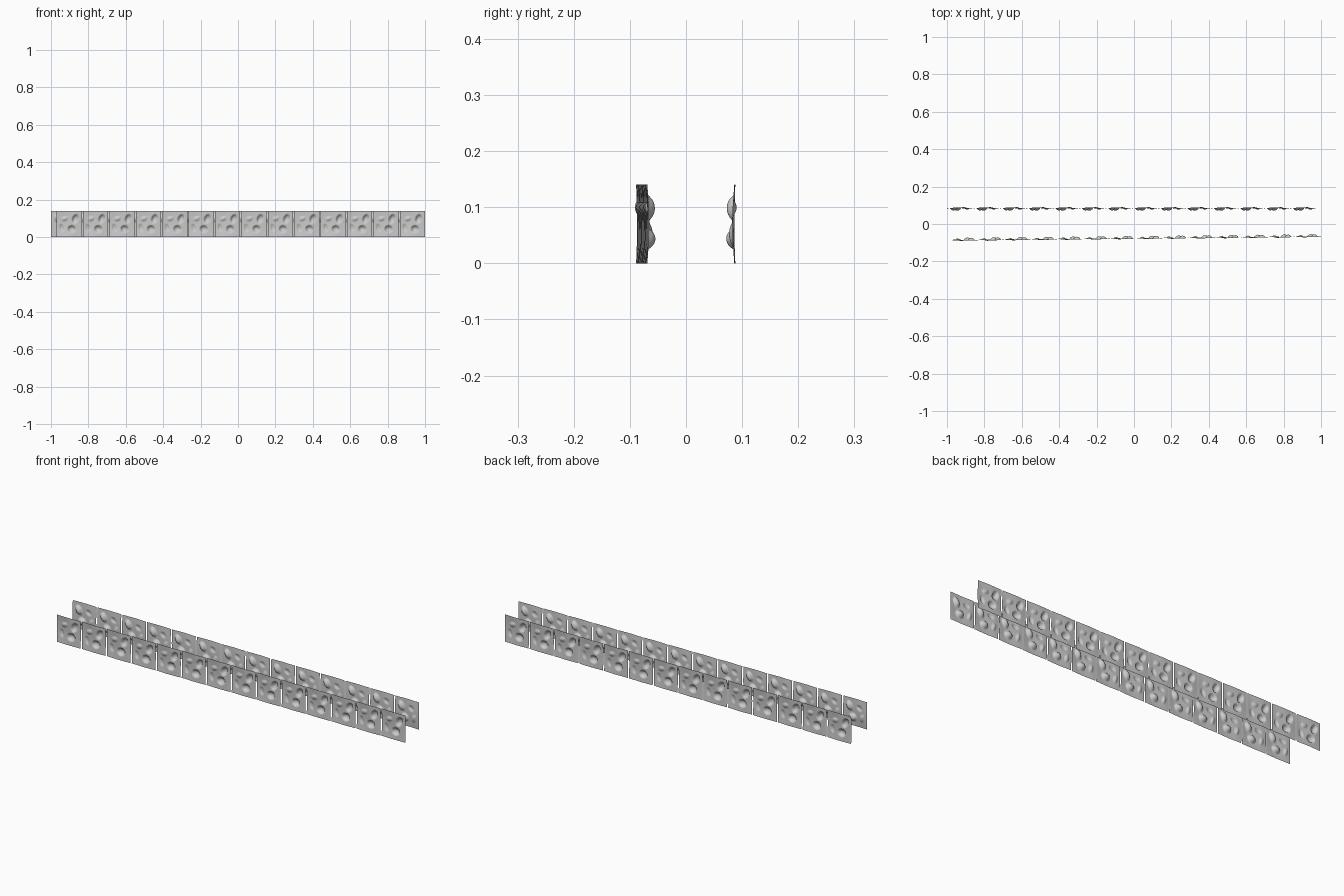
import bpy, bmesh, math

if "Cube" in bpy.data.objects:
    bpy.data.objects.remove(bpy.data.objects["Cube"])

SIZE_X, SIZE_Z = 0.135, 0.14   # one panel
COUNT = 14
PITCH = (1.97 - SIZE_X) / (COUNT - 1)
RES = 34

# dents: centre u, v, radii u, v, tilt (degrees), depth (positive = inward)
DENTS = [
    (0.74, 0.70, 0.12, 0.18, -25, 0.014),
    (0.60, 0.31, 0.16, 0.14, 0, 0.015),
    (0.20, 0.36, 0.08, 0.15, 15, 0.006),
    (0.32, 0.70, 0.13, 0.09, 20, -0.006),
]


def relief(u, v):
    # gentle sheet waviness plus the pressed oval dents
    d = 0.0025 * math.sin(math.pi * v) + 0.002 * math.sin(2 * math.pi * u) * math.sin(math.pi * v)
    d += 0.001 * math.cos(2 * math.pi * u)
    for cu, cv, ru, rv, tilt, depth in DENTS:
        a = math.radians(tilt)
        x, y = u - cu, v - cv
        p = (x * math.cos(a) + y * math.sin(a)) / ru
        q = (-x * math.sin(a) + y * math.cos(a)) / rv
        r2 = p * p + q * q
        if r2 < 1:
            d += depth * (1 - r2) ** 0.75
    return d


def panel_mesh():
    bm = bmesh.new()
    rows = []
    for j in range(RES + 1):
        v = j / RES
        rows.append([bm.verts.new((i / RES * SIZE_X, relief(i / RES, v), v * SIZE_Z))
                     for i in range(RES + 1)])
    for j in range(RES):
        for i in range(RES):
            bm.faces.new((rows[j][i], rows[j][i + 1], rows[j + 1][i + 1], rows[j + 1][i]))
    for f in bm.faces:
        f.smooth = True
    me = bpy.data.meshes.new("dented_panel")
    bm.to_mesh(me)
    bm.free()
    return me


def panel_row(name, mesh, loc, turn, drift):
    ob = bpy.data.objects.new(name, mesh)
    bpy.context.collection.objects.link(ob)
    ob.location = loc
    ob.rotation_euler.z = turn
    arr = ob.modifiers.new("repeat", 'ARRAY')
    arr.count = COUNT
    arr.use_relative_offset = False
    arr.use_constant_offset = True
    arr.constant_offset_displace = (PITCH, drift, 0)
    return ob


panel = panel_mesh()
# front row drifts slightly inward to the right; back row is turned to face away
panel_row("front_panel_row", panel, (-0.97, -0.088, 0), 0, 0.0014)
panel_row("back_panel_row", panel, (0.97, 0.087, 0), math.pi, 0)
